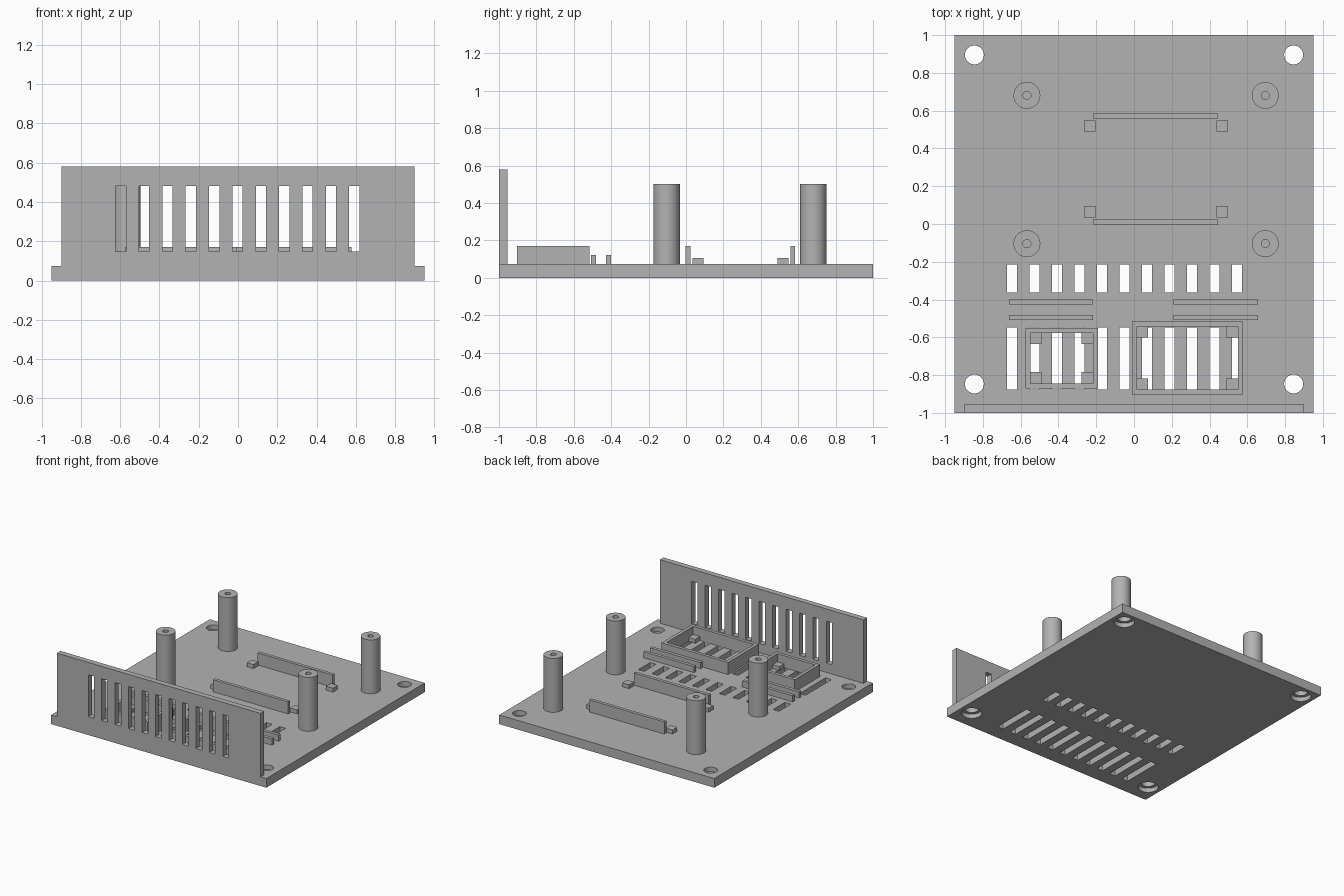
import bpy
import bmesh
from mathutils import Matrix, Vector

cube = bpy.data.objects.get("Cube")
if cube:
    bpy.data.objects.remove(cube)

grey = bpy.data.materials.new("plain_grey")
grey.use_nodes = True
colour = (0.45, 0.45, 0.45, 1)
grey.diffuse_color = colour
grey.node_tree.nodes["Principled BSDF"].inputs["Base Color"].default_value = colour

TOP = 0.073      # upper face of the base plate
WALL = 0.026     # thickness of rails and tray walls
PEG = 0.06


def add_box(bm, x0, x1, y0, y1, z0, z1):
    size = Vector((x1 - x0, y1 - y0, z1 - z0))
    mid = Vector((x0 + x1, y0 + y1, z0 + z1)) / 2
    bmesh.ops.create_cube(bm, size=1, matrix=Matrix.Translation(mid) @ Matrix.Diagonal(size).to_4x4())


def add_cylinder(bm, x, y, radius, z0, z1):
    bmesh.ops.create_cone(bm, cap_ends=True, segments=48, radius1=radius, radius2=radius,
                          depth=z1 - z0, matrix=Matrix.Translation((x, y, (z0 + z1) / 2)))


def make(name, bm):
    mesh = bpy.data.meshes.new(name)
    bm.to_mesh(mesh)
    bm.free()
    mesh.materials.append(grey)
    obj = bpy.data.objects.new(name, mesh)
    bpy.context.collection.objects.link(obj)
    return obj


def box(name, *bounds):
    bm = bmesh.new()
    add_box(bm, *bounds)
    return make(name, bm)


def cut(obj, bm):
    cutter = make(obj.name + "_cutter", bm)
    cutter.hide_render = True
    cutter.hide_set(True)
    mod = obj.modifiers.new("cut", 'BOOLEAN')
    mod.operation = 'DIFFERENCE'
    mod.solver = 'EXACT'
    mod.object = cutter
    # Apply the cut and discard the helper
    graph = bpy.context.evaluated_depsgraph_get()
    mesh = bpy.data.meshes.new_from_object(obj.evaluated_get(graph))
    obj.modifiers.clear()
    obj.data = mesh
    bpy.data.objects.remove(cutter)


def smooth(obj):
    bpy.ops.object.select_all(action='DESELECT')
    obj.select_set(True)
    bpy.context.view_layer.objects.active = obj
    bpy.ops.object.shade_smooth_by_angle()


# Base plate with two rows of vents
plate = box("base_plate", -0.95, 0.95, -1, 1, 0, TOP)
holes = bmesh.new()
for i in range(11):
    x = -0.646 + 0.1191 * i
    for y0, y1 in ((-0.363, -0.214), (-0.876, -0.548)):
        add_box(holes, x - 0.026, x + 0.026, y0, y1, -0.1, 0.2)
cut(plate, holes)

# Counterbored mounting holes
for radius, z0, z1 in ((0.05, -0.1, 0.2), (0.075, -0.1, 0.035)):
    holes = bmesh.new()
    for x in (-0.845, 0.845):
        for y in (-0.847, 0.895):
            add_cylinder(holes, x, y, radius, z0, z1)
    cut(plate, holes)
smooth(plate)

# Upright front panel with tall vents
panel = box("front_panel", -0.9, 0.9, -1, -0.955, TOP, 0.58)
slots = bmesh.new()
for i in range(11):
    x = -0.597 + 0.1189 * i
    add_box(slots, x - 0.026, x + 0.026, -1.1, -0.9, 0.147, 0.482)
cut(panel, slots)

# Standoff posts with a screw bore
for side, x in (("right", -0.567), ("left", 0.695)):
    for end, y in (("front", -0.104), ("back", 0.681)):
        bm = bmesh.new()
        add_cylinder(bm, x, y, 0.071, TOP, 0.503)
        post = make(f"{end}_{side}_post", bm)
        bore = bmesh.new()
        add_cylinder(bore, x, y, 0.021, TOP + 0.02, 0.6)
        cut(post, bore)
        smooth(post)

# Board holder: two long rails with corner blocks
for end, rail_y, block_y in (("front", -0.003, 0.034), ("back", 0.558, 0.489)):
    box(f"{end}_long_rail", -0.217, 0.445, rail_y, rail_y + WALL, TOP, 0.17)
    for side, x in (("right", -0.265), ("left", 0.437)):
        box(f"{end}_{side}_block", x, x + PEG, block_y, block_y + PEG, TOP, 0.105)

# Pairs of low rails
for side, x in (("right", -0.662), ("left", 0.21)):
    for end, y in (("front", -0.508), ("back", -0.427)):
        box(f"{end}_{side}_low_rail", x, x + 0.446, y, y + WALL, TOP, 0.122)


# Open trays with a support peg in each inner corner
def tray(name, x0, x1, y0, y1):
    frame = box(name, x0, x1, y0, y1, TOP, 0.17)
    a0, a1, b0, b1 = x0 + WALL, x1 - WALL, y0 + WALL, y1 - WALL
    hollow = bmesh.new()
    add_box(hollow, a0, a1, b0, b1, 0, 0.3)
    cut(frame, hollow)
    for side, x in (("right", a0), ("left", a1 - PEG)):
        for end, y in (("front", b0), ("back", b1 - PEG)):
            box(f"{name}_{end}_{side}_peg", x, x + PEG, y, y + PEG, TOP, 0.105)


tray("small_tray", -0.575, -0.191, -0.87, -0.55)
tray("large_tray", -0.011, 0.577, -0.903, -0.516)
